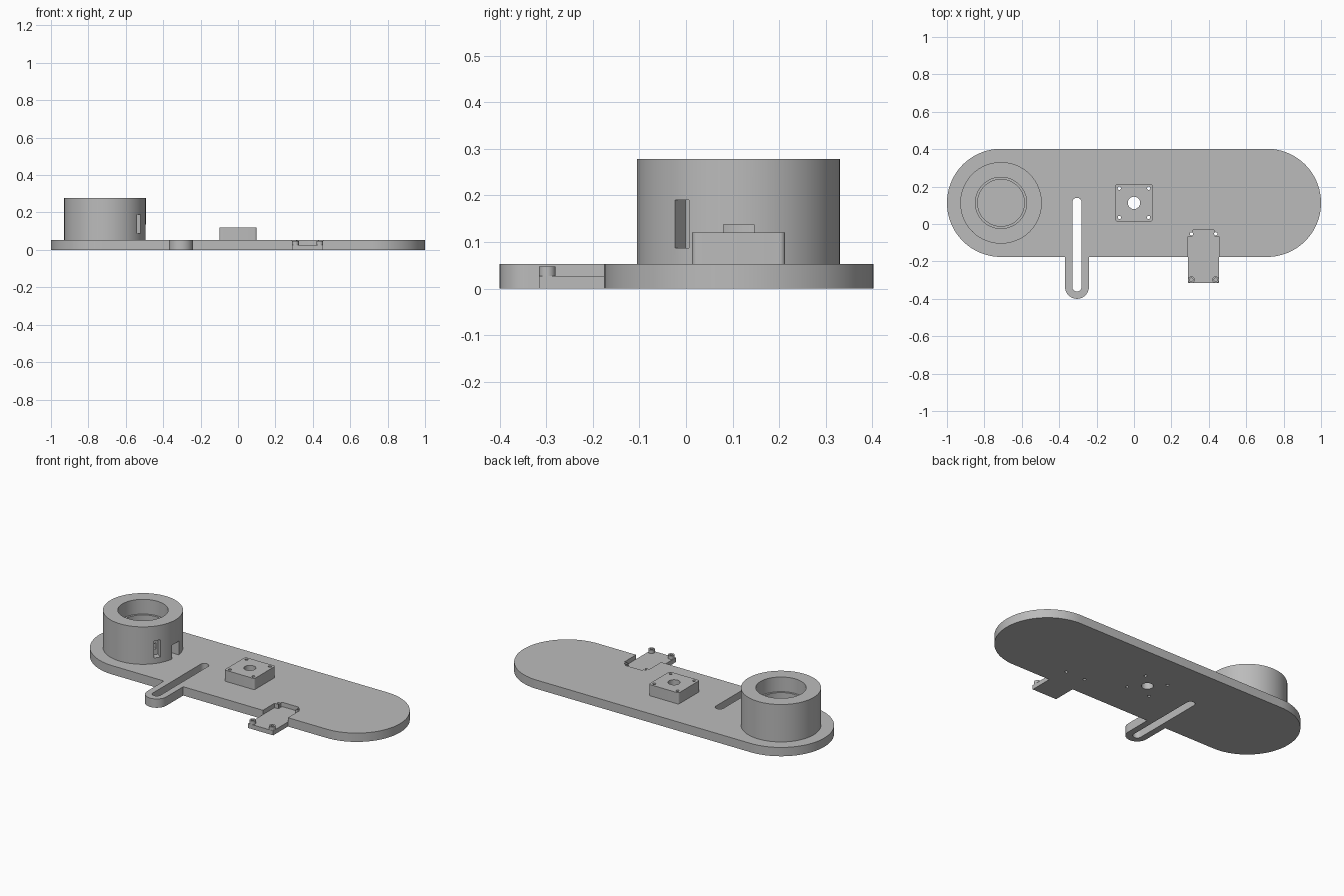
import bpy, bmesh, math

if "Cube" in bpy.data.objects:
    bpy.data.objects.remove(bpy.data.objects["Cube"])

grey = bpy.data.materials.new("light_grey")
grey.use_nodes = True
GREY = (0.5, 0.5, 0.5, 1)
grey.diffuse_color = GREY
grey.node_tree.nodes["Principled BSDF"].inputs["Base Color"].default_value = GREY

TOP = 0.053      # top of the base plate
MID = 0.113      # y of the plate's long axis


def prism(name, pts, z0, z1):
    """Extrude a closed 2D outline between two heights."""
    bm = bmesh.new()
    face = bm.faces.new([bm.verts.new((x, y, z0)) for x, y in pts])
    new = bmesh.ops.extrude_face_region(bm, geom=[face])["geom"]
    moved = [v for v in new if isinstance(v, bmesh.types.BMVert)]
    bmesh.ops.translate(bm, verts=moved, vec=(0, 0, z1 - z0))
    bmesh.ops.recalc_face_normals(bm, faces=bm.faces)
    mesh = bpy.data.meshes.new(name)
    bm.to_mesh(mesh)
    bm.free()
    mesh.materials.append(grey)
    obj = bpy.data.objects.new(name, mesh)
    bpy.context.collection.objects.link(obj)
    return obj


def arc(cx, cy, r, a0, a1, n):
    steps = [math.radians(a0 + (a1 - a0) * i / n) for i in range(n + 1)]
    return [(cx + r * math.cos(a), cy + r * math.sin(a)) for a in steps]


def disc(name, x, y, r, z0, z1, n=24):
    return prism(name, arc(x, y, r, 0, 360, n)[:-1], z0, z1)


def rect(name, x0, x1, y0, y1, z0, z1, r=0):
    if not r:
        pts = [(x0, y0), (x1, y0), (x1, y1), (x0, y1)]
    else:
        pts = (arc(x1 - r, y1 - r, r, 0, 90, 6) + arc(x0 + r, y1 - r, r, 90, 180, 6)
               + arc(x0 + r, y0 + r, r, 180, 270, 6) + arc(x1 - r, y0 + r, r, 270, 360, 6))
    return prism(name, pts, z0, z1)


def combine(obj, tools, operation="DIFFERENCE"):
    """Apply booleans one after another and discard the tools."""
    for tool in tools:
        mod = obj.modifiers.new("boolean", "BOOLEAN")
        mod.operation = operation
        mod.solver = "EXACT"
        mod.object = tool
    graph = bpy.context.evaluated_depsgraph_get()
    mesh = bpy.data.meshes.new_from_object(obj.evaluated_get(graph))
    obj.modifiers.clear()
    obj.data = mesh
    for tool in tools:
        bpy.data.objects.remove(tool)


# Base plate with rounded ends
R = 0.289
plate = prism("base_plate", arc(1 - R, MID, R, -90, 90, 48)
              + arc(R - 1, MID, R, 90, 270, 48), 0, TOP)

# Slotted arm and mounting tab grow out of the front edge
ARM = -0.305
arm = prism("arm", arc(ARM, -0.336, 0.064, 180, 360, 24)
            + [(ARM + 0.064, 0), (ARM - 0.064, 0)], 0, TOP)
tab = rect("tab", 0.289, 0.455, -0.316, -0.1, 0, TOP)
combine(plate, [arm, tab], "UNION")

# Long slot, and stepped pocket over the tab
cuts = [prism("slot", arc(ARM, -0.336, 0.025, 180, 360, 16)
              + arc(ARM, 0.115, 0.025, 0, 180, 16), -0.1, 0.2),
        rect("pocket_wide", 0.289, 0.455, -0.4, -0.066, 0.027, 0.2),
        rect("pocket_step", 0.314, 0.430, -0.2, -0.031, 0.027, 0.2, 0.008)]
# Pocket sides stay open beyond the plate edge
cuts.append(rect("tab_top", 0.27, 0.475, -0.4, -0.1795, 0.027, 0.2))
TAB_X = (0.307, 0.437)
cuts += [disc("tab_hole", x, -0.053, 0.009, -0.1, 0.2) for x in TAB_X]


# Centre hole and four screw holes shared by the plate and the block
def block_holes():
    holes = [disc("bore", 0, MID, 0.033, -0.1, 0.3, 32)]
    for sx in (-1, 1):
        for sy in (-1, 1):
            holes.append(disc("screw", sx * 0.078, MID + sy * 0.078, 0.009, -0.1, 0.3, 16))
    return holes


combine(plate, cuts + block_holes())
block = rect("motor_block", -0.1, 0.1, MID - 0.1, MID + 0.1, TOP, 0.12, 0.012)
combine(block, block_holes())

# Tab posts with screw holes
posts = []
for x in TAB_X:
    post = disc("tab_post", x, -0.298, 0.018, 0.027, 0.047)
    combine(post, [disc("post_hole", x, -0.298, 0.009, 0, 0.1, 16)])
    posts.append(post)

# Round housing with a stepped bore
HX = -0.711
housing = disc("round_housing", HX, MID, 0.218, TOP, 0.278, 96)
bores = [disc("upper_bore", HX, MID, 0.137, 0.19, 0.4, 72),
         disc("lower_bore", HX, MID, 0.125, 0, 0.3, 72),
         rect("doorway", HX + 0.1, HX + 0.3, MID - 0.033, MID + 0.033, 0, 0.137)]


# Angled side recess with a small opening into the bore
def radial(name, r0, r1, width, z0, z1):
    obj = rect(name, r0, r1, -width / 2, width / 2, z0, z1)
    obj.location = (HX, MID, 0)
    obj.rotation_euler.z = math.radians(-34)
    return obj


bores += [radial("recess", 0.178, 0.3, 0.036, 0.087, 0.19),
          radial("opening", 0.1, 0.2, 0.014, 0.12, 0.155)]
combine(housing, bores)

# Smooth curved walls, keep hard edges
for obj in [plate, block, housing] + posts:
    bpy.ops.object.select_all(action="DESELECT")
    obj.select_set(True)
    bpy.context.view_layer.objects.active = obj
    bpy.ops.object.shade_smooth_by_angle(angle=math.radians(30))
